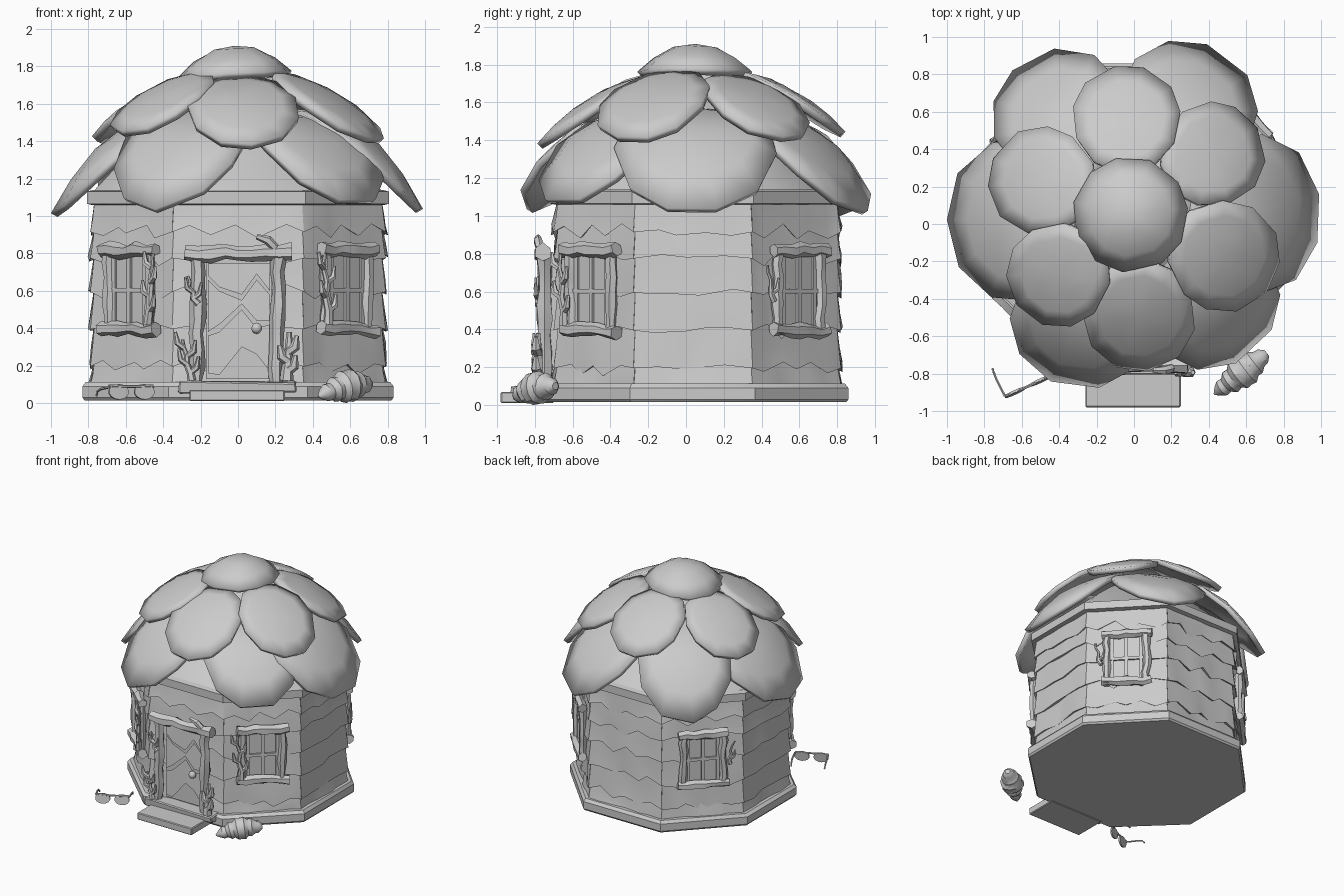
import bpy, bmesh, math, random
from mathutils import Matrix, Vector

random.seed(4)
if "Cube" in bpy.data.objects:
    bpy.data.objects.remove(bpy.data.objects["Cube"])

clay = bpy.data.materials.new("plain_grey")
clay.use_nodes = True
clay.diffuse_color = (0.6, 0.6, 0.6, 1)
clay.node_tree.nodes["Principled BSDF"].inputs["Base Color"].default_value = (0.6, 0.6, 0.6, 1)

# Wall corners on one half, mirrored to the other
half = [(.34, -.67), (.76, -.265), (.76, .34), (.33, .79)]
CORNERS = [Vector((-.34, -.67, 0))] + [Vector((x, y, 0)) for x, y in half] + \
          [Vector((-x, y, 0)) for x, y in half[:0:-1]]
CENTRE = Vector((0, .065, 0))
WALL = .768                     # wall distance in each side's own frame
TAN = math.tan(math.pi / 8)
parts = []


def jit(a):
    return random.uniform(-a, a)


def finish(name, bm, M=Matrix()):
    bmesh.ops.recalc_face_normals(bm, faces=bm.faces)
    me = bpy.data.meshes.new(name)
    bm.to_mesh(me)
    bm.free()
    me.transform(M)
    me.materials.append(clay)
    ob = bpy.data.objects.new(name, me)
    bpy.context.collection.objects.link(ob)
    parts.append(ob)
    return ob


def edge_of(k):
    return CORNERS[k], CORNERS[(k + 1) % 8]


def side(k):
    """Frame of one wall side: x along it, -y outward, z up."""
    a, b = edge_of(k)
    d = b - a
    return Matrix.Translation((a + b) / 2) @ Matrix.Rotation(math.atan2(d.y, d.x), 4, 'Z') @ Matrix.Translation((0, WALL, 0))


def loft(name, rings, M=Matrix()):
    bm = bmesh.new()
    loops = [[bm.verts.new(p) for p in r] for r in rings]
    n = len(loops[0])
    for a, b in zip(loops, loops[1:]):
        for i in range(n):
            bm.faces.new((a[i], a[(i + 1) % n], b[(i + 1) % n], b[i]))
    bm.faces.new(loops[0])
    bm.faces.new(loops[-1])
    return finish(name, bm, M)


def octagon(name, profile):
    """Stack of wall outlines from (scale, z) pairs."""
    return loft(name, [[CENTRE + (c - CENTRE) * s + Vector((0, 0, z)) for c in CORNERS] for s, z in profile])


def box(name, lo, hi, M=Matrix(), rough=0, bevel=0):
    bm = bmesh.new()
    bmesh.ops.create_cube(bm, size=1)
    for v in bm.verts:
        v.co = [l + (c + .5) * (h - l) + jit(rough) for c, l, h in zip(v.co, lo, hi)]
    if bevel:
        bmesh.ops.bevel(bm, geom=bm.edges[:], offset=bevel, segments=1, affect='EDGES')
    return finish(name, bm, M)


def stick(name, pts, radii, M=Matrix(), sides=6, rough=0.1):
    """Knobbly tapering tube through a few points."""
    pts = [Vector(p) for p in pts]
    rings = []
    for i, (p, r) in enumerate(zip(pts, radii)):
        d = (pts[min(i + 1, len(pts) - 1)] - pts[max(i - 1, 0)]).normalized()
        a = d.cross((0, 1, 0) if abs(d.y) < .9 else (1, 0, 0)).normalized()
        b = d.cross(a)
        rings.append([p + r * (1 + jit(rough)) * (a * math.cos(t) + b * math.sin(t))
                      for t in (j * math.tau / sides for j in range(sides))])
    return loft(name, rings, M)


def beam(name, a, b, r, M, n=6):
    a, b = Vector(a), Vector(b)
    pts = [a.lerp(b, i / n) + Vector((jit(.009), 0, jit(.009))) for i in range(n + 1)]
    stick(name, pts, [r * random.uniform(.8, 1.1) for _ in pts], M, rough=.15)


def branch(name, u, w, z0, z1, lean, M, twigs=4, r=.02):
    """Upright branch with short side twigs."""
    n = 5
    pts = [Vector((u + lean * (i / n) + jit(.012), -w, z0 + (z1 - z0) * i / n)) for i in range(n + 1)]
    stick(name, pts, [r * (1 - .13 * i) for i in range(n + 1)], M)
    for t in range(twigs):
        p, s = pts[1 + t % 4], (-1) ** t
        stick(name + "_twig", [p, p + Vector((s * .035, -.012, .025)), p + Vector((s * .045, -.012, .085))],
              [r * .75, r * .7, r * .3], M)


# Foundation, walls and eave
octagon("foundation", [(1.08, .015), (1.095, .03), (1.095, .09), (1.07, .113)])
octagon("wall_core", [(1, .1), (1, 1.1)])
octagon("eave_trim", [(1.03, 1.06), (1.062, 1.065), (1.062, 1.13), (1.02, 1.14)])
octagon("roof_core", [(1.02, 1.13), (.8, 1.31), (.56, 1.47), (.29, 1.63), (.06, 1.69)])

# Overlapping bark strips, zigzag on most sides and gently wavy on left and right
levels = [1.07, .93, .79, .61, .41, .21]
for k in range(8):
    bm = bmesh.new()
    calm = k in (2, 6)
    cols = 5 if calm else 6
    a, b = edge_of(k)
    reach = (b - a).length / 2
    for row, top in enumerate(levels):
        low = levels[row + 1] if row < 5 else .1
        grid = [[], [], [], []]
        flip = random.choice((-1, 1))
        for c in range(cols + 1):
            u = 2 * c / cols - 1
            inner = 0 < c < cols
            zig = (jit(.02) if calm else flip * (-1) ** c * random.uniform(.005, .045)) if inner else 0
            edge = low - .015 + zig if row < 5 else .1
            swell = .03 + (jit(.014) if inner else 0)
            slide = jit(.03) if inner else 0
            for line, off, z in zip(grid, (.004, swell * .6 + (jit(.01) if inner else 0), swell, 0),
                                    (top + .04, (top + edge) / 2 + jit(.02), edge, edge + .015)):
                line.append(bm.verts.new((u * (reach + off * TAN) + slide, -WALL - off, z)))
        for p, q in zip(grid, grid[1:]):
            for c in range(cols):
                bm.faces.new((p[c], p[c + 1], q[c + 1], q[c]))
    finish("bark_wall", bm, side(k))

# Windows on the four diagonal sides
for k in (1, 3, 5, 7):
    M = side(k)
    box("window_pane", (-.15, -.806, .4), (.15, -.77, .8), M)
    for s in (-1, 1):
        beam("window_post", (s * .155, -.815, .38), (s * .155, -.815, .82), .032, M)
        box("window_sash", (s * .115 - .012, -.818, .41), (s * .115 + .012, -.79, .79), M)
    beam("window_lintel", (-.2, -.825, .815), (.2, -.825, .82), .04, M)
    beam("window_sill", (-.2, -.825, .4), (.2, -.825, .39), .038, M)
    box("window_mullion", (-.013, -.82, .4), (.013, -.79, .8), M)
    box("window_crossbar", (-.14, -.82, .59), (.14, -.79, .615), M)
    if k in (1, 7):
        s = -1 if k == 1 else 1
        branch("window_branch", s * .175, .85, .42, .8, s * .03, M, 5, .026)
    else:
        s = -1 if k == 3 else 1
        branch("window_branch", s * .2, .83, .55, .74, s * .04, M, 1, .018)

# Door with its frame
F = side(0)
box("door", (-.17, -.815, .13), (.18, -.76, .77), F)
for low, high in (((.16, .15, .3, .26, .17), (.36, .38, .5, .4, .42)),
                  ((.38, .42, .53, .44, .44), (.66, .6, .55, .66, .58)),
                  ((.68, .62, .58, .69, .6), (.75, .75, .75, .75, .75))):
    xs = [-.16, -.1, .02, .1, .17]
    bm = bmesh.new()
    rows = [[bm.verts.new((x, -.826 - lean, z)) for x, z in zip(xs, r)] for r, lean in ((low, .008), (high, 0))]
    for i in range(4):
        bm.faces.new((rows[0][i], rows[0][i + 1], rows[1][i + 1], rows[1][i]))
    bmesh.ops.solidify(bm, geom=bm.faces[:], thickness=.009)
    finish("door_plank", bm, F)
for u in (-.215, .215):
    beam("door_post", (u - .01, -.845, .11), (u, -.845, .79), .042, F, 8)
beam("door_lintel", (-.28, -.855, .8), (.28, -.855, .81), .046, F, 8)
stick("lintel_twig", [(.2, -.87, .83), (.16, -.88, .87), (.1, -.88, .89)], [.024, .024, .014], F)
branch("door_branch", -.24, .89, .12, .34, -.06, F, 4, .024)
branch("door_branch", -.22, .88, .53, .68, -.06, F, 2, .02)
branch("door_branch", .25, .88, .12, .38, .03, F, 3, .038)
bm = bmesh.new()
bmesh.ops.create_uvsphere(bm, u_segments=10, v_segments=6, radius=.03)
finish("door_knob", bm, Matrix.Translation((.1, -.755, .4)))

# Steps
box("threshold", (-.32, -.8, .05), (.31, -.68, .115), rough=.008, bevel=.008)
box("front_step", (-.26, -.98, .01), (.25, -.7, .07), bevel=.006)


# Roof petals: discs draped over a dome, slightly wider towards the outside
def petal(name, cx, cy, radius, dome, wide=1.0, taper=.1, lift=0.0, sides=11, thick=.04):
    bm = bmesh.new()
    ang = math.atan2(cy - .05, cx)
    d, t = Vector((math.cos(ang), math.sin(ang))), Vector((-math.sin(ang), math.cos(ang)))
    start = random.random()
    outline = [(start + i + jit(.12)) * math.tau / sides for i in range(sides)]

    def point(f, a):
        along, across = math.cos(a) * f * radius, math.sin(a) * f * radius * wide
        across *= 1 + taper * math.cos(a)
        p = Vector((cx, cy)) + d * along + t * across
        return bm.verts.new((p.x, p.y, dome((p - Vector((0, .05))).length) + lift + jit(.005)))
    loops = [[point(f, a) for a in outline] for f in (.38, .72, 1)]
    mid = point(0, 0)
    for i in range(sides):
        j = (i + 1) % sides
        bm.faces.new((mid, loops[0][i], loops[0][j]))
        for p, q in zip(loops, loops[1:]):
            bm.faces.new((p[i], q[i], q[j], p[j]))
    ob = finish(name, bm)
    mod = ob.modifiers.new("thickness", 'SOLIDIFY')
    mod.thickness, mod.offset = thick, -1


lower = ((.62, .05, .38, 1.13), (.27, .595, .385, .98), (-.38, .56, .375, .98),
         (-.62, .02, .38, 1.13), (-.28, -.5, .38, .97), (.39, -.39, .385, .97))
for i, (x, y, r, w) in enumerate(lower):
    petal("lower_petal", x, y, r, lambda q: 1.575 - .08 * q ** 2 - .475 * q ** 4, w, .1, (-1) ** i * .008)
middle = ((-.04, .56, .29), (.42, .37, .28), (.48, -.17, .3),
          (.03, -.49, .3), (-.4, -.27, .28), (-.49, .23, .29))
for i, (x, y, r) in enumerate(middle):
    petal("middle_petal", x, y, r, lambda q: 1.79 - .45 * q ** 2 - .17 * q ** 4, taper=.05, lift=(-1) ** i * .008)
petal("top_petal", -.02, .05, .31, lambda q: 1.915 - 1.6 * q ** 2, taper=0)

# Spiral seashell lying by the step
a, b = Vector((.43, -.91, .035)), Vector((.71, -.69, .1))
radii = [.006, .03, .048, .045, .068, .064, .088, .082, .088, .07, .07, .05, .045, .02]
centres = [a.lerp(b, i / 13) + Vector((0, 0, .02 * math.sin(math.pi * i / 13))) for i in range(14)]
stick("seashell", centres, radii, sides=12, rough=.05)

# Sunglasses propped up beside the foundation
G = Matrix.Translation((-.57, -.87, .06)) @ Matrix.Rotation(.43, 4, 'Z') @ Matrix.Rotation(-.15, 4, 'X')
for s in (-1, 1):
    bm = bmesh.new()
    bmesh.ops.create_cone(bm, cap_ends=True, segments=14, radius1=.056, radius2=.056, depth=.012)
    finish("lens", bm, G @ Matrix.Translation((s * .075, 0, 0)) @ Matrix.Rotation(math.pi / 2, 4, 'X')
           @ Matrix.Diagonal((1.05, .75, 1, 1)))
    stick("temple_arm", [(s * .13, 0, .025), (s * .134, .1, .03), (s * .132, .14, .025), (s * .13, .165, .005)],
          [.007] * 4, G, rough=0)
stick("bridge", [(-.13, 0, .032), (0, -.004, .028), (.13, 0, .032)], [.008] * 3, G, rough=0)

# Smooth shading with sharp creases
bpy.ops.object.select_all(action='DESELECT')
for ob in parts:
    ob.select_set(True)
bpy.context.view_layer.objects.active = parts[0]
bpy.ops.object.shade_smooth_by_angle(angle=math.radians(35))
